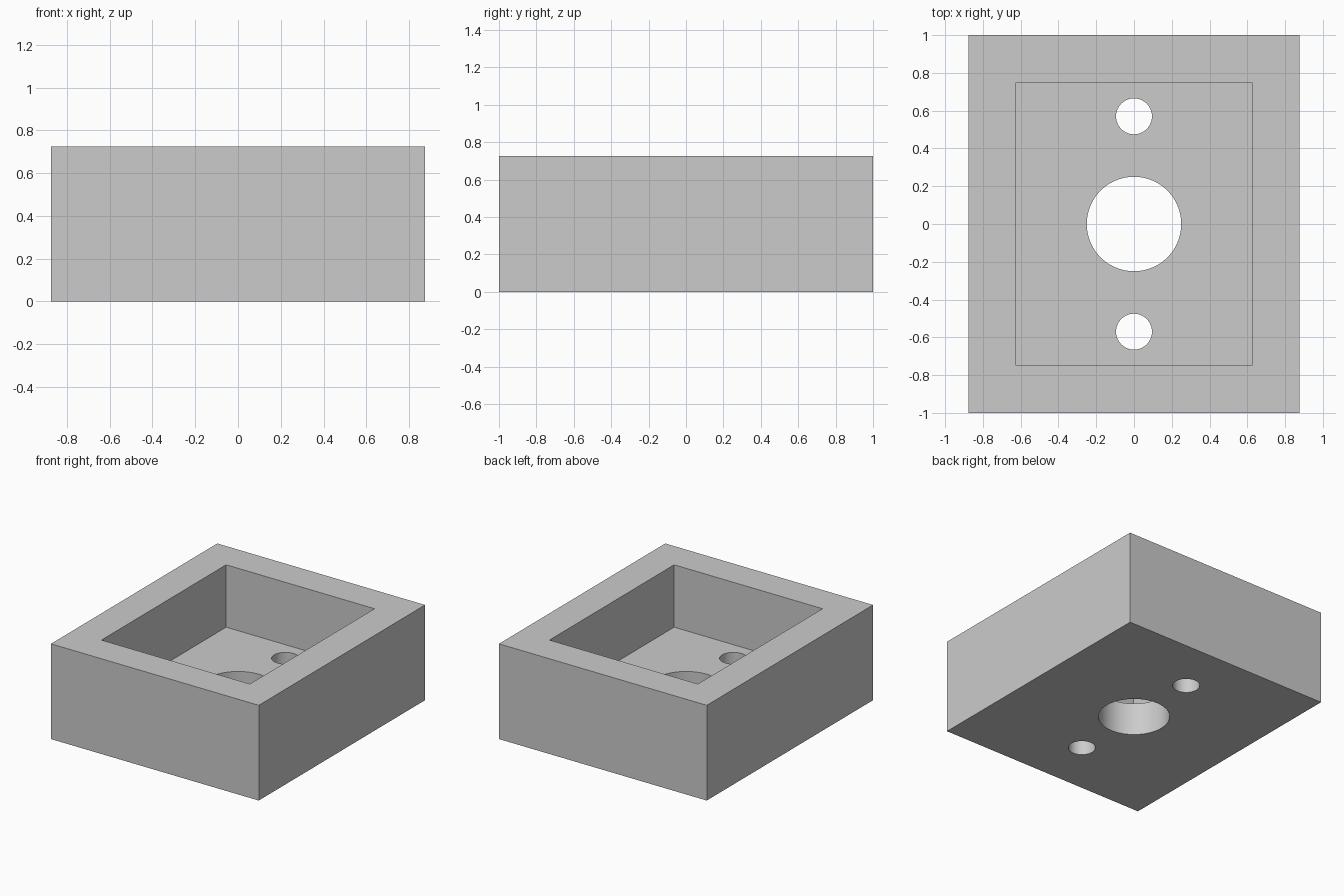
import bpy
import math

if "Cube" in bpy.data.objects:
    bpy.data.objects.remove(bpy.data.objects["Cube"], do_unlink=True)

WIDTH, DEPTH, HEIGHT = 1.75, 2.0, 0.725
FLOOR, WALL = 0.25, 0.25

grey = bpy.data.materials.new("plain grey")
grey.use_nodes = True
colour = (0.6, 0.6, 0.6, 1)
grey.diffuse_color = colour
grey.node_tree.nodes["Principled BSDF"].inputs["Base Color"].default_value = colour


def box(name, x, y, bottom, top):
    bpy.ops.mesh.primitive_cube_add(size=1, location=(0, 0, (bottom + top) / 2))
    obj = bpy.context.object
    obj.name = name
    obj.scale = (x, y, top - bottom)
    bpy.ops.object.transform_apply(location=True, rotation=False, scale=True)
    obj.data.materials.append(grey)
    return obj


def cylinder(name, radius, y):
    bpy.ops.mesh.primitive_cylinder_add(vertices=96, radius=radius, depth=1,
                                        location=(0, y, 0))
    obj = bpy.context.object
    obj.name = name
    obj.data.materials.append(grey)
    return obj


# Solid block
housing = box("housing", WIDTH, DEPTH, 0, HEIGHT)

# Open pocket, centre bore and two screw holes
cutters = [
    box("pocket_cutter", WIDTH - 2 * WALL, DEPTH - 2 * WALL, FLOOR, HEIGHT + 0.2),
    cylinder("bore_cutter", 0.25, 0),
    cylinder("front_hole_cutter", 0.095, -0.57),
    cylinder("back_hole_cutter", 0.095, 0.57),
]
bpy.ops.object.select_all(action="DESELECT")
housing.select_set(True)
bpy.context.view_layer.objects.active = housing
for cutter in cutters:
    cut = housing.modifiers.new(cutter.name, "BOOLEAN")
    cut.operation = "DIFFERENCE"
    cut.solver = "EXACT"
    cut.object = cutter
    bpy.ops.object.modifier_apply(modifier=cut.name)
for cutter in cutters:
    bpy.data.objects.remove(cutter, do_unlink=True)

# Smooth bores with crisp edges
bpy.ops.object.shade_smooth_by_angle(angle=math.radians(30))
